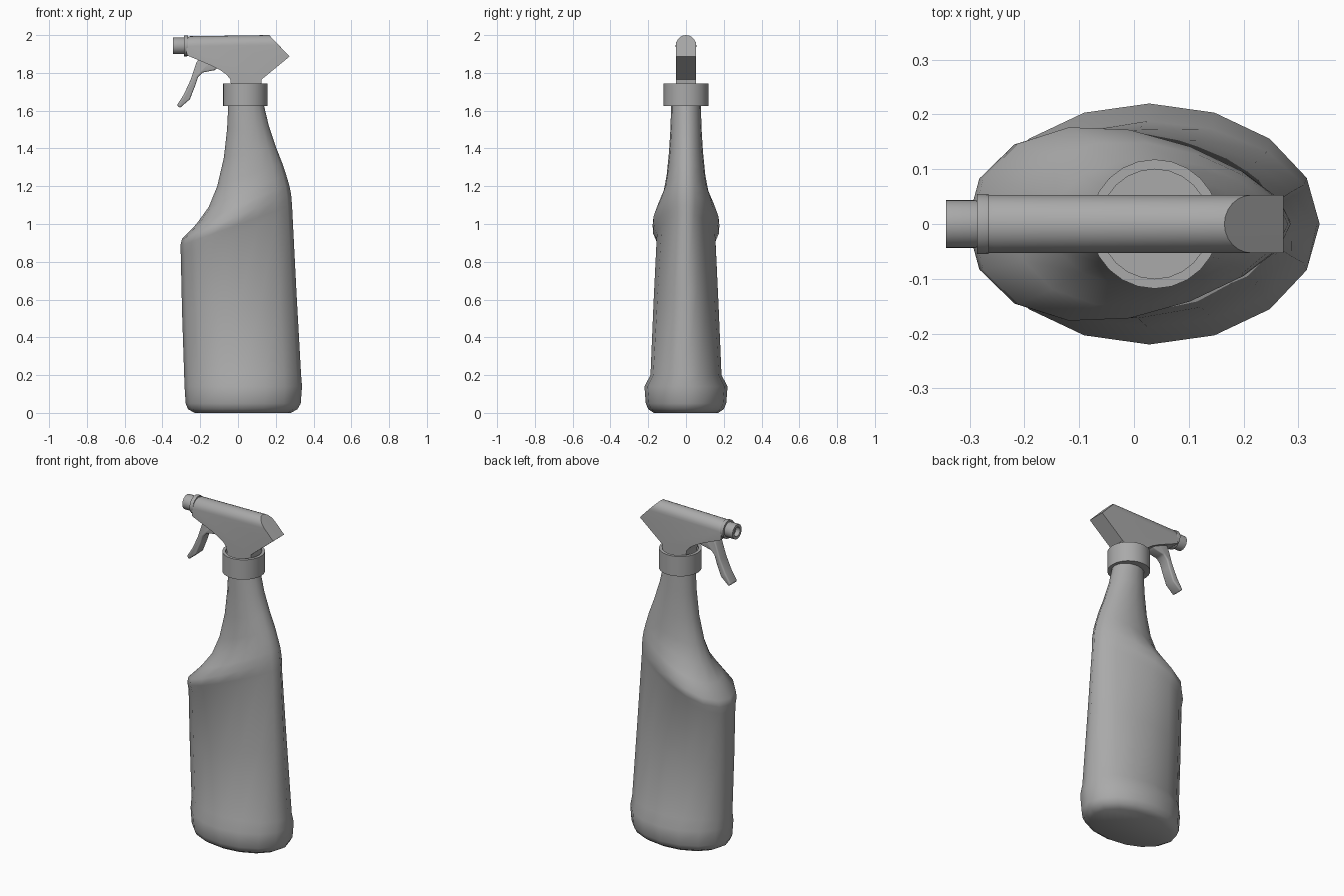
import bpy
import bmesh
import math
from mathutils import Matrix, Vector

default_cube = bpy.data.objects.get("Cube")
if default_cube:
    bpy.data.objects.remove(default_cube, do_unlink=True)

# Single plastic colour
plastic = bpy.data.materials.new("grey_plastic")
plastic.use_nodes = True
colour = (0.4, 0.4, 0.4, 1)
plastic.diffuse_color = colour
plastic.node_tree.nodes["Principled BSDF"].inputs["Base Color"].default_value = colour


def finish(name, bm, angle=40, bevel=0):
    """Turn a bmesh into a smooth shaded object."""
    bmesh.ops.recalc_face_normals(bm, faces=bm.faces)
    mesh = bpy.data.meshes.new(name)
    bm.to_mesh(mesh)
    bm.free()
    mesh.materials.append(plastic)
    obj = bpy.data.objects.new(name, mesh)
    bpy.context.collection.objects.link(obj)
    bpy.ops.object.select_all(action="DESELECT")
    obj.select_set(True)
    bpy.context.view_layer.objects.active = obj
    if bevel:
        modifier = obj.modifiers.new("rounded_edges", "BEVEL")
        modifier.width = bevel
        modifier.segments = 3
        modifier.limit_method = "ANGLE"
        bpy.ops.object.modifier_apply(modifier=modifier.name)
    bpy.ops.object.shade_smooth_by_angle(angle=math.radians(angle))
    return obj


def loft(name, rings, angle=40, bevel=0):
    """Skin a list of equal point rings and cap both ends."""
    bm = bmesh.new()
    rows = [[bm.verts.new(point) for point in ring] for ring in rings]
    count = len(rows[0])
    for low, high in zip(rows, rows[1:]):
        for i in range(count):
            j = (i + 1) % count
            bm.faces.new((low[i], low[j], high[j], high[i]))
    bm.faces.new(rows[0])
    bm.faces.new(rows[-1])
    return finish(name, bm, angle, bevel)


def lathe(name, profile, matrix, sides=24):
    """Revolve (radius, height) points, then place the result."""
    rings = []
    for radius, height in profile:
        turns = [math.tau * i / sides for i in range(sides)]
        rings.append([matrix @ Vector((radius * math.cos(t), radius * math.sin(t), height))
                      for t in turns])
    return loft(name, rings)


def bottle_ring(left_x, left_z, right_x, right_z, width, egg, sides=16):
    """Tilted oval section, wider towards the left end by the egg amount."""
    ring = []
    for i in range(sides):
        t = math.tau * i / sides
        f = (1 + math.cos(t)) / 2
        ring.append((left_x + (right_x - left_x) * f,
                     (width - egg * math.cos(t)) * math.sin(t),
                     left_z + (right_z - left_z) * f))
    return ring


# Bottle: foot, recessed label panel, slanted shoulder, neck
bottle_sections = [
    (-.23, 0, .28, 0, .17, 0),
    (-.265, .02, .315, .02, .2, 0),
    (-.277, .05, .332, .05, .213, 0),
    (-.283, .14, .339, .14, .22, 0),
    (-.285, .2, .334, .2, .188, 0),
    (-.296, .53, .31, .63, .172, .02),
    (-.303, .84, .288, 1.06, .154, .04),
    (-.305, .885, .286, 1.1, .17, .05),
    (-.297, .92, .281, 1.16, .172, .05),
    (-.22, 1, .27, 1.21, .148, .03),
    (-.155, 1.09, .255, 1.26, .118, .01),
    (-.11, 1.2, .235, 1.32, .102, 0),
    (-.075, 1.35, .2, 1.41, .09, 0),
    (-.058, 1.5, .163, 1.52, .082, 0),
    (-.05, 1.66, .13, 1.66, .078, 0),
]
loft("bottle", [bottle_ring(*section) for section in bottle_sections], angle=60)

# Screw collar with a raised rim
collar_profile = [(.08, 0), (.118, 0), (.118, .12), (.1, .12), (.1, .09), (.05, .09)]
lathe("screw_collar", collar_profile, Matrix.Translation((.038, 0, 1.625)))

# Spray head: side outline sliced across its width, with an arched top
HALF = .053
underside = [(.125, 1.765), (.12, 1.71), (-.035, 1.71), (-.04, 1.765),
             (-.06, 1.79), (-.09, 1.812), (-.14, 1.838), (-.27, 1.893)]


def head_slice(y):
    drop = HALF - math.sqrt(max(0, HALF ** 2 - y ** 2))
    top = [(-.275, 1.985 - drop), (-.255, 1.994 - drop),
           (.165 + drop * .95, 2 - drop), (.273, 1.887)]
    return [(x, y, z) for x, z in top + underside]


steps = 12
loft("spray_head", [head_slice(-HALF * math.cos(math.pi * i / steps))
                    for i in range(steps + 1)], angle=35)

# Nozzle parts point along -x
nozzle_frame = Matrix.Translation((-.265, 0, 1.943)) @ Matrix.Rotation(-math.pi / 2, 4, "Y")
lathe("nozzle_flange", [(.054, 0), (.055, .006), (.055, .022), (.04, .022)], nozzle_frame)
lathe("nozzle", [(.04, .01), (.044, .026), (.044, .078), (.028, .078), (.028, .05), (.01, .05)],
      nozzle_frame)

# Trigger: curved lever outline, extruded and rounded
trigger_outline = [
    (-.205, 1.88), (-.222, 1.85), (-.25, 1.765), (-.287, 1.685), (-.323, 1.629),
    (-.308, 1.614), (-.255, 1.66), (-.226, 1.733), (-.211, 1.778),
    (-.188, 1.802), (-.125, 1.814), (-.1, 1.83), (-.14, 1.87)]
loft("trigger", [[(x, y, z) for x, z in trigger_outline] for y in (-.034, .034)],
     angle=45, bevel=.008)
